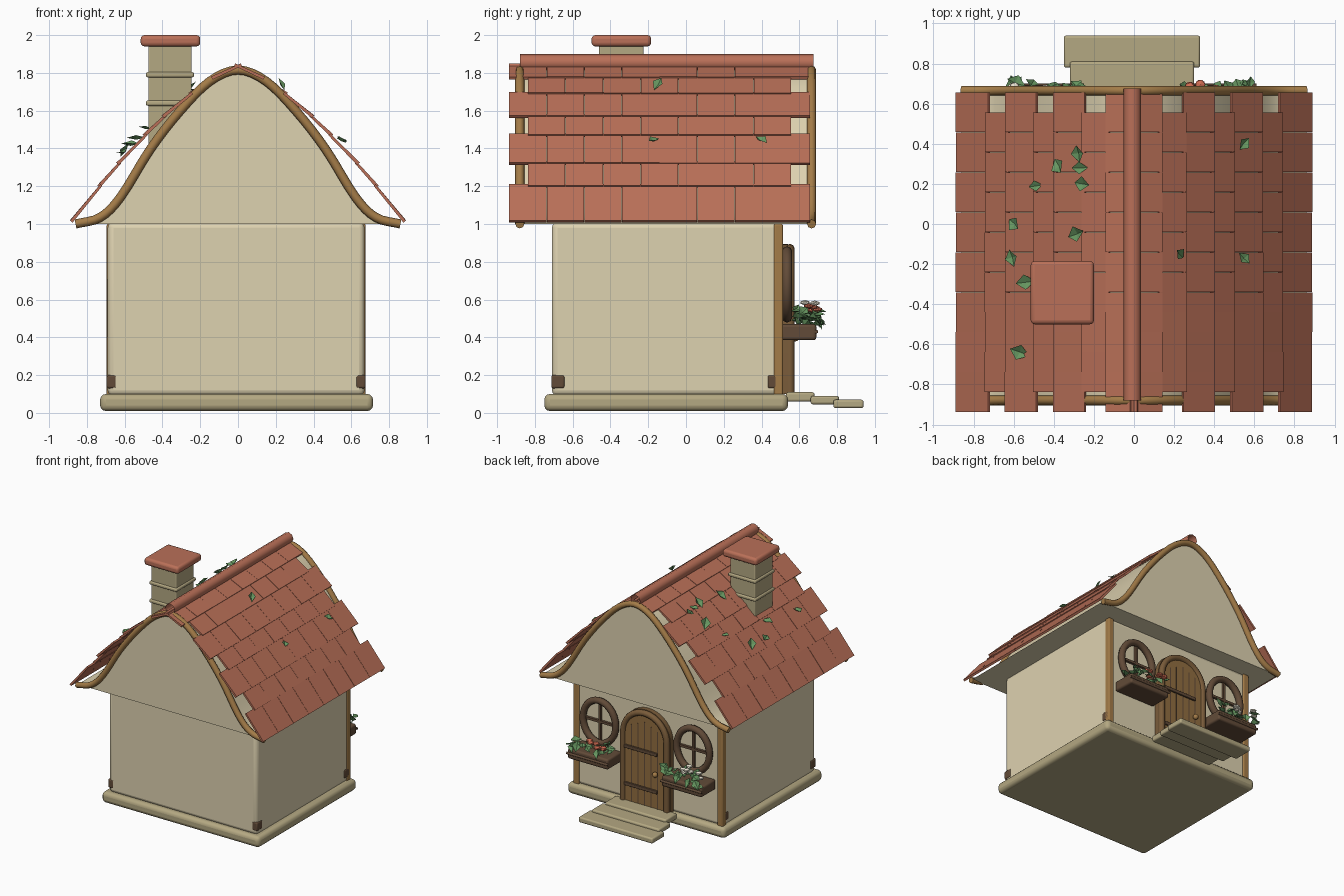
import bpy, bmesh, math, random
from mathutils import Vector, Matrix

random.seed(4)
old = bpy.data.objects.get("Cube")
if old:
    bpy.data.objects.remove(old, do_unlink=True)


def material(name, *srgb):
    col = [(c / 255 / 12.92 if c < 10 else ((c / 255 + .055) / 1.055) ** 2.4) for c in srgb] + [1]
    m = bpy.data.materials.new(name)
    m.use_nodes = True
    m.diffuse_color = col
    m.node_tree.nodes["Principled BSDF"].inputs["Base Color"].default_value = col
    return m


CREAM = material("cream plaster", 222, 210, 176)
TILE = material("terracotta", 186, 112, 88)
STONE = material("tan stone", 180, 168, 130)
TIMBER = material("timber", 164, 124, 72)
DOOR = material("door wood", 146, 110, 64)
FRAME = material("frame wood", 122, 92, 58)
DARK = material("dark wood", 98, 75, 56)
LEAF = material("leaf green", 102, 150, 96)
CORAL = material("coral petals", 208, 108, 82)
WHITE = material("white petals", 236, 230, 212)


def finish(name, bm, mat, bevel=0, smooth=True):
    bmesh.ops.recalc_face_normals(bm, faces=bm.faces)
    me = bpy.data.meshes.new(name)
    bm.to_mesh(me)
    bm.free()
    ob = bpy.data.objects.new(name, me)
    bpy.context.collection.objects.link(ob)
    me.materials.append(mat)
    if bevel:
        mod = ob.modifiers.new("soft_edges", "BEVEL")
        mod.width, mod.segments = bevel, 3
    if smooth:
        bpy.ops.object.select_all(action="DESELECT")
        ob.select_set(True)
        bpy.context.view_layer.objects.active = ob
        bpy.ops.object.shade_smooth_by_angle(angle=math.radians(35))
    return ob


def box(name, x, y, z, mat, bevel=0):
    """Box from (min, max) pairs."""
    bm = bmesh.new()
    bmesh.ops.create_cube(bm, size=1)
    for v in bm.verts:
        v.co = [lo + (hi - lo) * (c + .5) for c, (lo, hi) in zip(v.co, (x, y, z))]
    return finish(name, bm, mat, bevel)


def prism(name, outline, y0, y1, mat):
    """Extrude an x-z outline along y."""
    bm = bmesh.new()
    face = bm.faces.new([bm.verts.new((x, y0, z)) for x, z in outline])
    out = bmesh.ops.extrude_face_region(bm, geom=[face])["geom"]
    bmesh.ops.translate(bm, vec=(0, y1 - y0, 0), verts=[g for g in out if isinstance(g, bmesh.types.BMVert)])
    return finish(name, bm, mat)


def tube(name, points, radius, mat, closed=False, caps=True, sides=2):
    cu = bpy.data.curves.new(name, "CURVE")
    cu.dimensions = "3D"
    cu.bevel_depth, cu.bevel_resolution, cu.use_fill_caps = radius, sides, caps
    sp = cu.splines.new("POLY")
    sp.points.add(len(points) - 1)
    for p, co in zip(sp.points, points):
        p.co = (*co, 1)
    sp.use_cyclic_u = closed
    cu.materials.append(mat)
    ob = bpy.data.objects.new(name, cu)
    bpy.context.collection.objects.link(ob)
    bpy.ops.object.select_all(action="DESELECT")
    ob.select_set(True)
    bpy.context.view_layer.objects.active = ob
    bpy.ops.object.convert(target="MESH")
    bpy.ops.object.shade_smooth_by_angle(angle=math.radians(50))


def spline(pts, steps=4):
    """Catmull-Rom through x-z points."""
    p = [Vector(q) for q in pts]
    p = [2 * p[0] - p[1]] + p + [2 * p[-1] - p[-2]]
    out = []
    for a, b, c, d in zip(p, p[1:], p[2:], p[3:]):
        for i in range(steps):
            t = i / steps
            out.append(b + (c - a) * t / 2 + (2 * a - 5 * b + 4 * c - d) * t * t / 2
                       + (3 * b - a - 3 * c + d) * t ** 3 / 2)
    return out + [p[-2]]


# Plinth, walls and steps
box("plinth", (-.73, .715), (-.75, .54), (.01, .1), STONE, .03)
box("walls", (-.69, .67), (-.71, .5), (.09, 1.01), CREAM, .03)
for i, (y, z) in enumerate([((.53, .68), (.06, .11)), ((.66, .81), (.045, .09)), ((.78, .94), (.025, .07))]):
    w = .28 + .03 * i
    box(f"step_{i + 1}", (-.01 - w, -.01 + w), y, z, STONE, .012)

# Corner posts and foot brackets
for side, s in (("left", 1), ("right", -1)):
    cx = -.01 + s * .66
    box(f"{side}_corner_post", (cx - .025, cx + .025), (.465, .513), (.09, 1.0), TIMBER, .008)
    for end, y in (("front", -.678), ("back", .467)):
        box(f"{side}_{end}_bracket", (cx - .025, cx + .025), (y - .035, y + .035), (.13, .2), DARK, .01)

# Bell-shaped gable body with timber edging
half = [(-.86, 1.0), (-.73, 1.035), (-.62, 1.145), (-.465, 1.395), (-.31, 1.595), (-.15, 1.755), (0, 1.815)]
bell = spline(half + [(-x, z) for x, z in half[-2::-1]])
prism("gable_body", [(x, z if z > 1.002 else 1.0) for x, z in bell], -.87, .655, CREAM)
for end, y in (("front", -.88), ("back", .665)):
    tube(f"{end}_gable_trim", [(x, y, z) for x, z in bell], .024, TIMBER)

# Roof tiles: alternate courses are shorter, leaving a notched edge
roof = [(.885, 1.015), (.74, 1.2), (.64, 1.32), (.5, 1.47), (.4, 1.57), (.26, 1.69), (.14, 1.775), (.0, 1.845)]
for side, s in (("left", 1), ("right", -1)):
    bm = bmesh.new()
    for row, (a, b) in enumerate(zip(roof, roof[1:])):
        a, b = Vector((a[0] * s, 0, a[1])), Vector((b[0] * s, 0, b[1]))
        up = (b - a).normalized()
        n = Vector((up.z * s, 0, -up.x * s))
        count = 8 - row % 2
        pitch = 1.595 / 8
        for k in range(count):
            y0 = -.14 + (k - count / 2) * pitch
            lift = random.uniform(0, .003)
            corners = [a + n * (.004 + lift), a - n * .012, b + up * .015 - n * .016, b + up * .015 - n * .002]
            rings = [[bm.verts.new(c + Vector((0, y, 0))) for c in corners]
                     for y in (y0 + .001, y0 + pitch - .001)]
            for r in rings:
                bm.faces.new(r)
            for i in range(4):
                j = (i + 1) % 4
                bm.faces.new((rings[0][i], rings[0][j], rings[1][j], rings[1][i]))
    finish(f"{side}_roof_tiles", bm, TILE, smooth=False)
tube("ridge_cap", [(-.008, y, 1.855) for y in (-.88, -.1, .675)], .044, TILE, caps=False)

# Chimney
box("chimney_stack", (-.475, -.245), (-.46, -.225), (1.3, 1.95), STONE, .008)
for i, z in enumerate((1.64, 1.79)):
    box(f"chimney_band_{i + 1}", (-.487, -.233), (-.472, -.213), (z - .014, z + .014), STONE, .01)
box("chimney_cap", (-.515, -.2), (-.5, -.185), (1.94, 2.0), TILE, .02)


# Arched door
def arch(r, base, spring, cx=-.01):
    turn = [math.pi * i / 16 for i in range(17)]
    return [(cx + r, base)] + [(cx + r * math.cos(t), spring + r * math.sin(t)) for t in turn] + [(cx - r, base)]


prism("door_surround", arch(.225, .1, .67), .49, .54, FRAME)
prism("door_panel", arch(.18, .1, .67), .5, .557, DOOR)
tube("door_frame", [(x, .55, z) for x, z in arch(.2, .1, .67)], .025, FRAME)
for i in range(-2, 3):
    x = -.01 + i * .06
    box(f"door_groove_{i + 3}", (x - .004, x + .004), (.555, .559), (.11, .8 - abs(i) * .025), DARK)
for name, z in (("lower", .25), ("upper", .56)):
    box(f"{name}_hinge_strap", (-.13, .17), (.555, .57), (z - .014, z + .014), DARK, .004)
bm = bmesh.new()
bmesh.ops.create_uvsphere(bm, u_segments=10, v_segments=6, radius=.022, matrix=Matrix.Translation((-.12, .578, .4)))
finish("door_knob", bm, TIMBER)


def leaf(bm, at, length, normal):
    """Folded pointed leaf with a raised tip."""
    n = Vector(normal).normalized()
    u = n.orthogonal().normalized()
    u.rotate(Matrix.Rotation(random.uniform(0, math.tau), 3, n))
    u = (u + n * random.uniform(.1, .7)).normalized()
    w = n.cross(u).normalized() * length * .38
    at = Vector(at)
    spine = [bm.verts.new(at + u * length * t + n * h * length) for t, h in ((-.5, 0), (.05, -.12), (.5, 0))]
    for s in (1, -1):
        edge = bm.verts.new(at + w * s + n * length * .12)
        bm.faces.new((spine[0], spine[1], edge))
        bm.faces.new((spine[1], spine[2], edge))


# Round windows and planted window boxes
for side, s, petal in (("left", 1, CORAL), ("right", -1, WHITE)):
    cx, cz = -.01 + s * .43, .68
    ring = [math.tau * i / 28 for i in range(28)]
    tube(f"{side}_window_frame", [(cx + .15 * math.cos(t), .535, cz + .175 * math.sin(t)) for t in ring],
         .027, DARK, closed=True)
    prism(f"{side}_window_pane", [(cx + .15 * math.cos(t), cz + .175 * math.sin(t)) for t in ring], .49, .515, CREAM)
    box(f"{side}_window_upright", (cx - .01, cx + .01), (.51, .535), (cz - .17, cz + .17), DARK)
    box(f"{side}_window_crossbar", (cx - .145, cx + .145), (.51, .535), (cz - .01, cz + .01), DARK)
    box(f"{side}_window_box", (cx - .185, cx + .185), (.5, .69), (.385, .47), DARK, .015)
    tube(f"{side}_box_rail", [(cx - .19, .69, .43), (cx + .19, .69, .43)], .01, DARK)
    greens, blooms = bmesh.new(), bmesh.new()
    for i in range(22):
        p = (cx + random.uniform(-.17, .17), random.uniform(.58, .71), random.uniform(.47, .545))
        leaf(greens, p, random.uniform(.06, .1), (random.uniform(-.5, .5), .6, 1))
    for i in range(7):
        p = Vector((cx - .09 + random.uniform(-.08, .12), random.uniform(.62, .7), random.uniform(.54, .585)))
        bmesh.ops.create_icosphere(blooms, subdivisions=1, radius=.028,
                                   matrix=Matrix.Translation(p) @ Matrix.Diagonal((1, 1, .5, 1)))
    finish(f"{side}_box_leaves", greens, LEAF, smooth=False)
    finish(f"{side}_box_flowers", blooms, petal, smooth=False)

# Scattered ivy on the roof
bm = bmesh.new()
spots = [(-.28, .35), (-.38, .29), (-.27, .28), (-.49, .19), (-.26, .2), (-.6, 0), (-.61, -.17),
         (-.29, -.05), (-.54, -.29), (-.57, -.64), (.55, .4), (.23, -.15), (.55, -.17)]
for x, y in spots:
    for (x0, z0), (x1, z1) in zip(roof, roof[1:]):
        if x1 <= abs(x) <= x0:
            z = z0 + (z1 - z0) * (x0 - abs(x)) / (x0 - x1)
    leaf(bm, (x, y, z + .03), random.uniform(.07, .11), (math.copysign(.5, x), 0, 1))
finish("roof_ivy", bm, LEAF, smooth=False)
